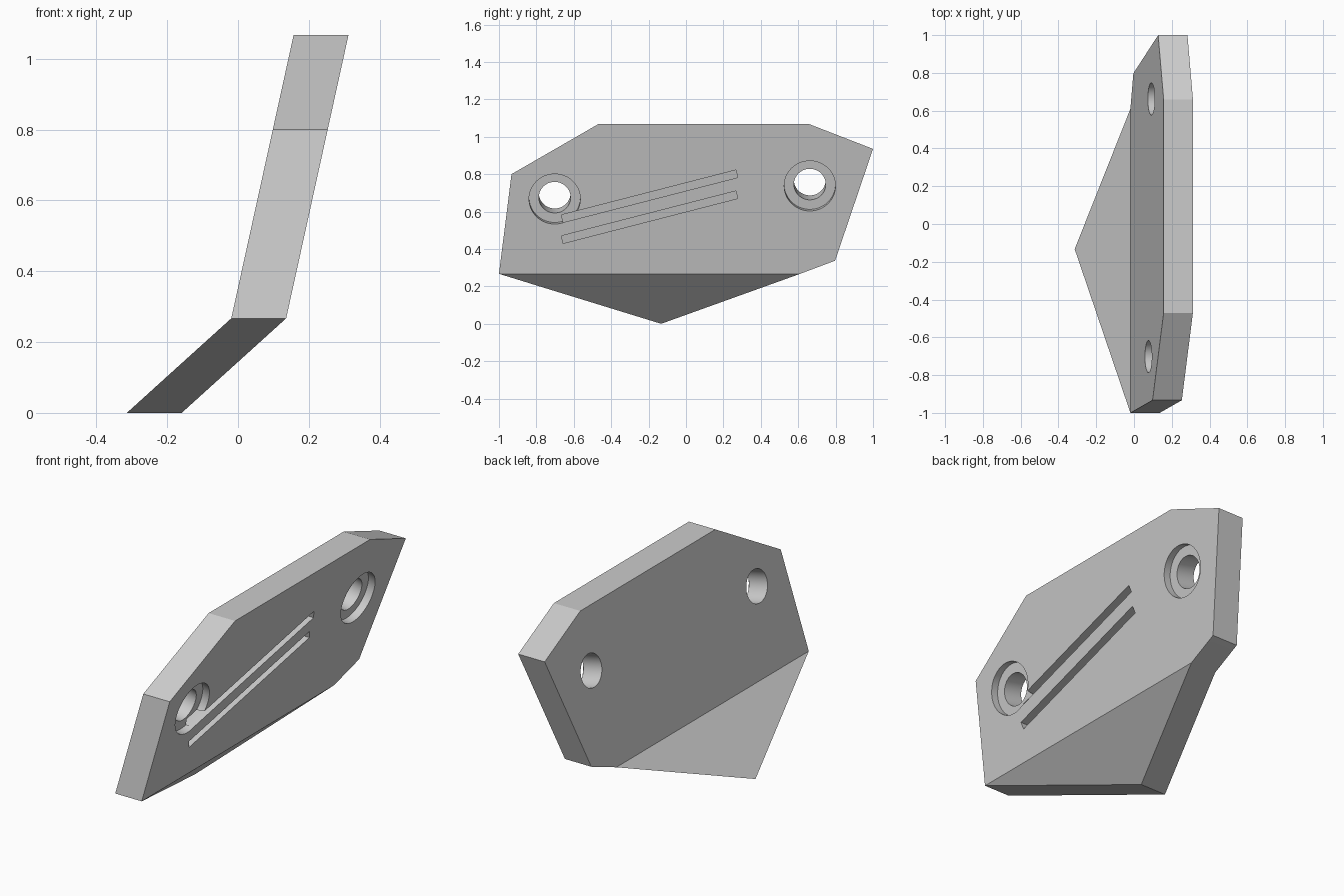
import bpy, bmesh, math
from mathutils import Vector, Matrix

cube = bpy.data.objects.get("Cube")
if cube:
    bpy.data.objects.remove(cube, do_unlink=True)

# Single grey finish
grey = bpy.data.materials.new("light grey")
grey.use_nodes = True
colour = (0.6, 0.6, 0.6, 1)
grey.diffuse_color = colour
grey.node_tree.nodes["Principled BSDF"].inputs["Base Color"].default_value = colour

FOLD = 0.267       # height of the fold line
THICK = 0.155      # plate thickness measured along x
SLOPE = 0.22       # sideways lean of the upper panel
LOW_SLOPE = 1.105  # sideways lean of the lower panel


def left_x(z):
    """x of the left (+x) surface at height z."""
    return 0.136 + (z - FOLD) * (SLOPE if z >= FOLD else LOW_SLOPE)


def make_object(name, bm):
    bmesh.ops.recalc_face_normals(bm, faces=bm.faces)
    mesh = bpy.data.meshes.new(name)
    bm.to_mesh(mesh)
    bm.free()
    mesh.materials.append(grey)
    obj = bpy.data.objects.new(name, mesh)
    bpy.context.collection.objects.link(obj)
    return obj


# Folded plate: outline in (y, z), last point is the lower tip
outline = [(-1, FOLD), (-0.933, 0.8), (-0.47, 1.067), (0.66, 1.067),
           (1, 0.935), (0.797, 0.337), (0.61, FOLD), (-0.133, 0)]
bm = bmesh.new()
outer = [bm.verts.new((left_x(z), y, z)) for y, z in outline]
inner = [bm.verts.new((left_x(z) - THICK, y, z)) for y, z in outline]
for side in (outer, inner):
    bm.faces.new(side[:7])
    bm.faces.new((side[0], side[6], side[7]))
for i in range(len(outline)):
    j = (i + 1) % len(outline)
    bm.faces.new((outer[i], outer[j], inner[j], inner[i]))
plate = make_object("folded_plate", bm)


def cut(bm):
    """Subtract a closed shape from the plate."""
    cutter = make_object("cutter", bm)
    cutter.hide_render = True
    mod = plate.modifiers.new("cut", 'BOOLEAN')
    mod.operation = 'DIFFERENCE'
    mod.solver = 'EXACT'
    mod.object = cutter
    bpy.context.view_layer.objects.active = plate
    bpy.ops.object.modifier_apply(modifier=mod.name)
    bpy.data.objects.remove(cutter, do_unlink=True)


def cut_cylinder(y, z, radius, depth):
    """Round cut square to the upper panel, entering from its left face."""
    normal = Vector((1, 0, -SLOPE)).normalized()
    centre = Vector((left_x(z), y, z))
    turn = normal.to_track_quat('Z', 'Y').to_matrix().to_4x4()
    bm = bmesh.new()
    bmesh.ops.create_cone(bm, cap_ends=True, segments=64, radius1=radius,
                          radius2=radius, depth=2 * depth,
                          matrix=Matrix.Translation(centre) @ turn)
    cut(bm)


def cut_groove(y, z, length, width, depth):
    """Slanted straight groove in the left face."""
    along = Vector((0.968, 0.249)) * length / 2
    across = Vector((-0.249, 0.968)) * width / 2
    bm = bmesh.new()
    rings = []
    for offset in (-depth, depth):
        ring = []
        for a, b in ((-1, -1), (1, -1), (1, 1), (-1, 1)):
            p = Vector((y, z)) + along * a + across * b
            ring.append(bm.verts.new((left_x(p.y) + offset, p.x, p.y)))
        bm.faces.new(ring)
        rings.append(ring)
    for i in range(4):
        j = (i + 1) % 4
        bm.faces.new((rings[0][i], rings[0][j], rings[1][j], rings[1][i]))
    cut(bm)


# Counterbored through holes
for y, z in ((-0.702, 0.667), (0.662, 0.737)):
    cut_cylinder(y, z, 0.137, 0.04)
    cut_cylinder(y, z, 0.085, 0.3)

# Pair of parallel grooves
for z in (0.682, 0.57):
    cut_groove(-0.195, z, 0.964, 0.041, 0.075)

# Smooth bores, crisp plate edges
bpy.ops.object.select_all(action='DESELECT')
plate.select_set(True)
bpy.context.view_layer.objects.active = plate
bpy.ops.object.shade_smooth_by_angle(angle=math.radians(15))
